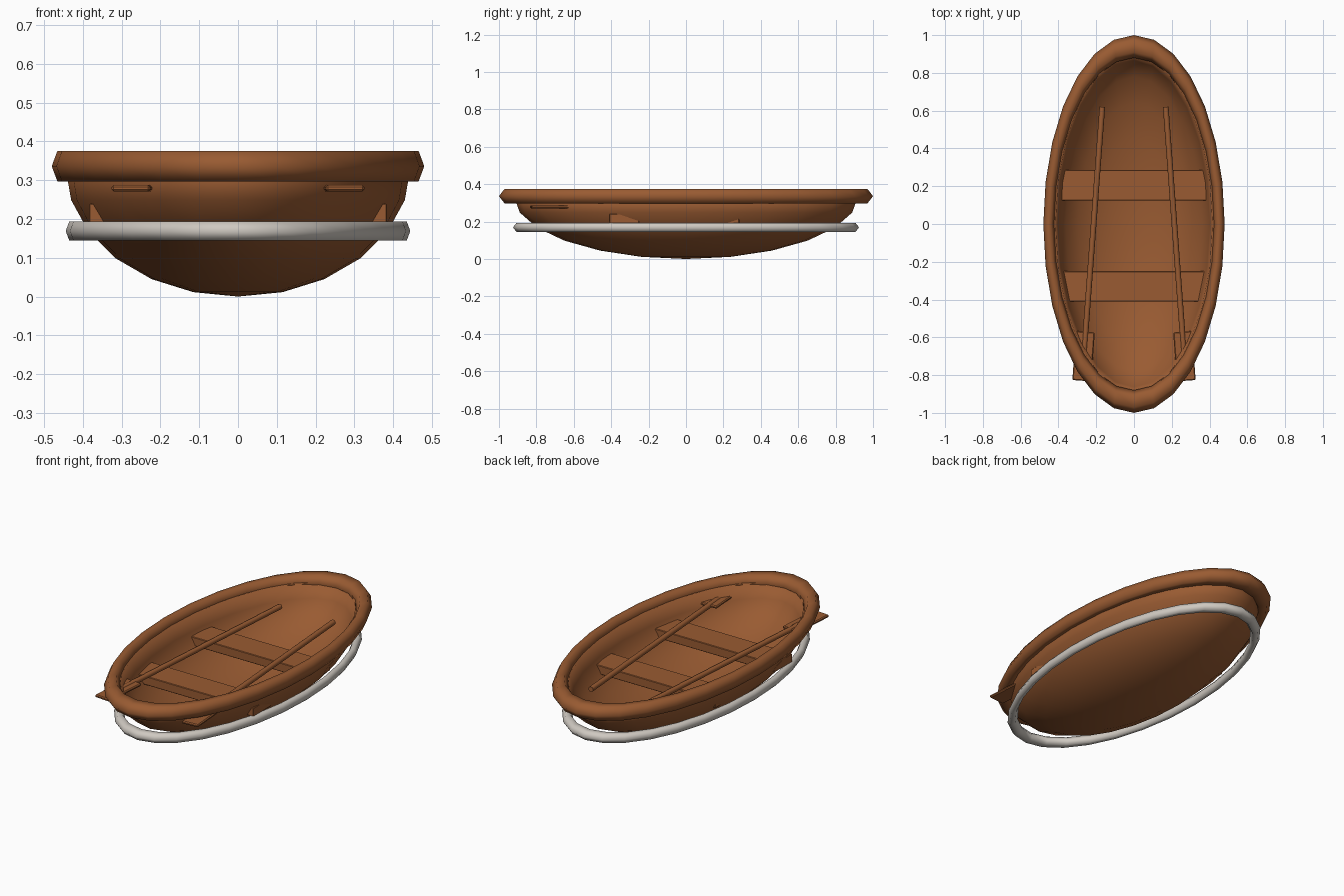
import bpy, bmesh, math
from mathutils import Matrix, Vector

if "Cube" in bpy.data.objects:
    bpy.data.objects.remove(bpy.data.objects["Cube"])


def material(name, rgb):
    m = bpy.data.materials.new(name)
    m.diffuse_color = (*rgb, 1)
    m.use_nodes = True
    m.node_tree.nodes["Principled BSDF"].inputs["Base Color"].default_value = m.diffuse_color
    return m


WOOD = material("brown wood", (0.32, 0.105, 0.032))
ROPE = material("pale grey rope", (0.62, 0.58, 0.53))


def finish(name, bm, mat, smooth=True, angle=None):
    bmesh.ops.recalc_face_normals(bm, faces=bm.faces)
    me = bpy.data.meshes.new(name)
    bm.to_mesh(me)
    bm.free()
    me.materials.append(mat)
    ob = bpy.data.objects.new(name, me)
    bpy.context.collection.objects.link(ob)
    for p in me.polygons:
        p.use_smooth = smooth
    if angle:
        bpy.ops.object.select_all(action='DESELECT')
        ob.select_set(True)
        bpy.context.view_layer.objects.active = ob
        bpy.ops.object.shade_smooth_by_angle(angle=math.radians(angle))
    return ob


def oval_ring(name, mat, major, tube, z, sides=6, steps=28):
    # six-sided tube swept round a circle, squashed to an oval
    bm = bmesh.new()
    rows = []
    for i in range(steps):
        a = 2 * math.pi * i / steps
        row = []
        for j in range(sides):
            b = 2 * math.pi * j / sides
            r = major + tube * math.cos(b)
            row.append(bm.verts.new((0.48 * r * math.sin(a), r * math.cos(a),
                                     z + 0.75 * tube * math.sin(b))))
        rows.append(row)
    for i in range(steps):
        for j in range(sides):
            p, q, k = rows[i], rows[(i + 1) % steps], (j + 1) % sides
            bm.faces.new((p[j], q[j], q[k], p[k]))
    return finish(name, bm, mat)


def box(name, size, matrix, bevel):
    bm = bmesh.new()
    bmesh.ops.create_cube(bm, size=1, matrix=matrix @ Matrix.Diagonal((*size, 1)))
    bmesh.ops.bevel(bm, geom=bm.edges[:], offset=bevel, segments=1, affect='EDGES')
    return finish(name, bm, WOOD, angle=30)


# hull: lower half of a stretched sphere with wall thickness
bm = bmesh.new()
bmesh.ops.create_uvsphere(bm, u_segments=24, v_segments=12, radius=1)
bmesh.ops.delete(bm, geom=[v for v in bm.verts if v.co.z > 0.01], context='VERTS')
for v in bm.verts:
    v.co = Vector((v.co.x * 0.445, v.co.y * 0.92, 0.335 + v.co.z * 0.335))
bmesh.ops.recalc_face_normals(bm, faces=bm.faces)
hull = finish("hull", bm, WOOD)
# an open bowl may be oriented inwards: make the normals face down and out
low = min(hull.data.polygons, key=lambda p: p.center.z)
if low.normal.z > 0:
    hull.data.flip_normals()
wall = hull.modifiers.new("wall", 'SOLIDIFY')
wall.thickness = 0.03
wall.offset = -1

# rim and rope fender
oval_ring("rim", WOOD, 0.94, 0.06, 0.336)
oval_ring("rope_fender", ROPE, 0.888, 0.037, 0.169)

# seats
for name, y in (("rear_seat", 0.205), ("front_seat", -0.33)):
    box(name, (0.768, 0.16, 0.05), Matrix.Translation((0, y, 0.215)), 0.003)

# oars: round shaft and flat blade, mirrored left and right
for side, s in (("left", -1), ("right", 1)):
    top, end = Vector((s * 0.168, 0.62, 0.28)), Vector((s * 0.264, -0.68, 0.28))
    axis = end - top
    turn = Matrix.Rotation(math.atan2(axis.x, -axis.y), 4, 'Z')
    bm = bmesh.new()
    bmesh.ops.create_cone(bm, cap_ends=True, segments=8, radius1=0.015, radius2=0.015,
                          depth=axis.length,
                          matrix=Matrix.Translation((top + end) / 2)
                          @ axis.to_track_quat('Z', 'Y').to_matrix().to_4x4())
    finish(side + "_oar_shaft", bm, WOOD, angle=50)
    box(side + "_oar_blade", (0.1, 0.26, 0.016),
        Matrix.Translation((s * 0.267, -0.7, 0.279)) @ turn, 0.005)
